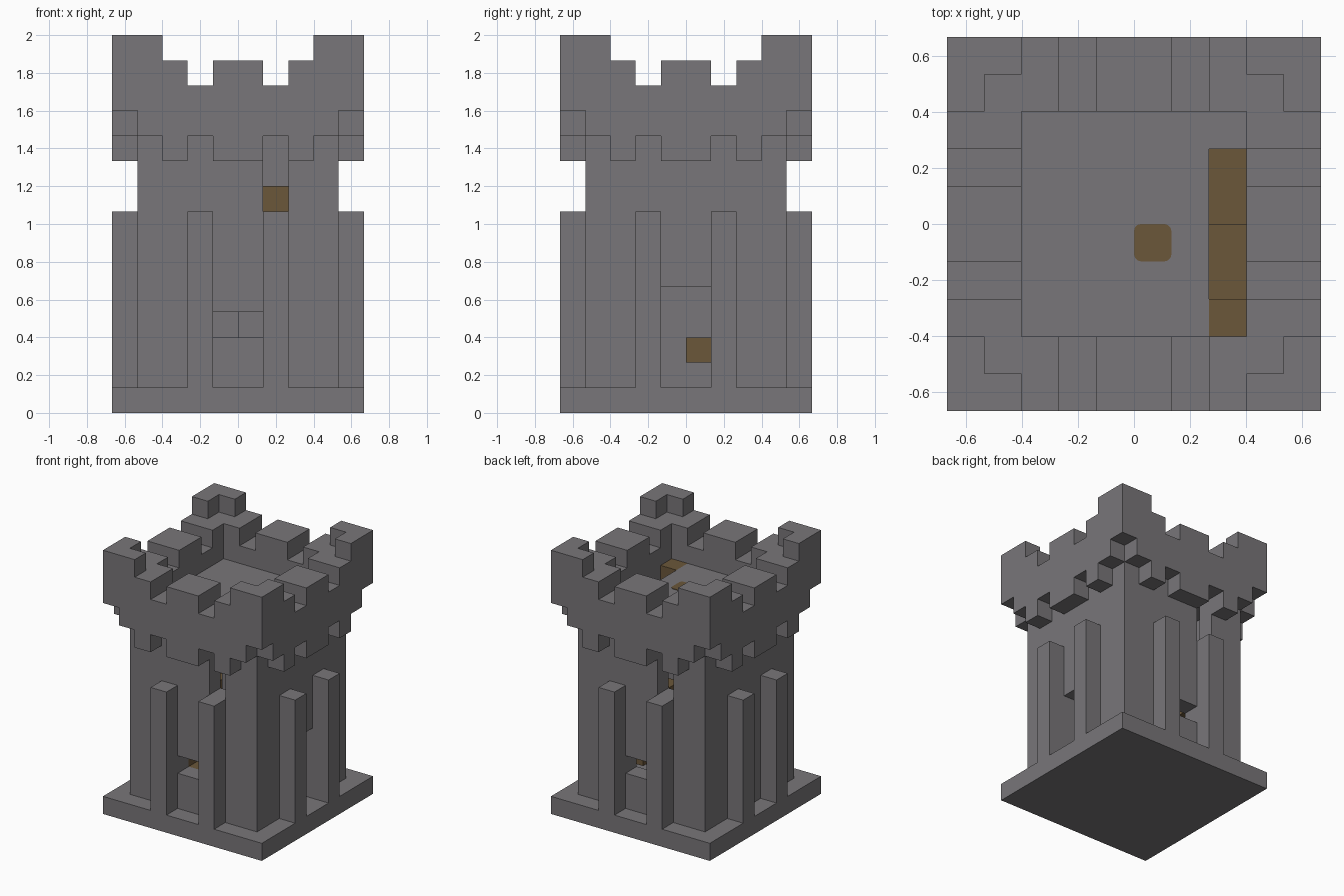
import bpy, bmesh
from mathutils import Vector

U = 2 / 15  # edge of one block

cube = bpy.data.objects.get("Cube")
if cube:
    bpy.data.objects.remove(cube, do_unlink=True)


def material(name, rgb):
    m = bpy.data.materials.new(name)
    m.use_nodes = True
    color = (*rgb, 1)
    m.diffuse_color = color
    m.node_tree.nodes["Principled BSDF"].inputs["Base Color"].default_value = color
    return m


stone = material("stone grey", (0.19, 0.182, 0.192))
wood = material("wood brown", (0.147, 0.095, 0.042))


def box(x0, x1, y0, y1, z0, z1):
    """Set of unit cells filling a block range."""
    return {(x, y, z) for x in range(x0, x1) for y in range(y0, y1)
            for z in range(z0, z1)}


def turn(cells, quarters=1):
    """Rotate cells about the vertical axis by quarter turns."""
    for _ in range(quarters):
        cells = {(-y - 1, x, z) for x, y, z in cells}
    return cells


def all_sides(cells):
    return set().union(*(turn(cells, k) for k in range(4)))


def build(name, cells, mat):
    """Make a block mesh holding only the outside faces of the cells."""
    bm = bmesh.new()
    for cell in cells:
        c = Vector(cell) + Vector((0.5, 0.5, 0.5))
        for axis in range(3):
            for sign in (-1, 1):
                n = Vector((0, 0, 0))
                n[axis] = sign
                if tuple(int(a + b) for a, b in zip(cell, n)) in cells:
                    continue
                a = Vector((0, 0, 0))
                a[(axis + 1) % 3] = 0.5
                b = n.cross(a)
                m = c + n / 2
                corners = (m - a - b, m + a - b, m + a + b, m - a + b)
                bm.faces.new([bm.verts.new(p * U) for p in corners])
    bmesh.ops.remove_doubles(bm, verts=bm.verts, dist=0.001)
    mesh = bpy.data.meshes.new(name)
    bm.to_mesh(mesh)
    bm.free()
    mesh.materials.append(mat)
    obj = bpy.data.objects.new(name, mesh)
    bpy.context.collection.objects.link(obj)
    return obj


# Plinth
build("plinth", box(-5, 5, -5, 5, 0, 1), stone)

# Hollow walls: a low window and a high slit front and back, one side door
walls = box(-4, 4, -4, 4, 1, 12) - box(-3, 3, -3, 3, 1, 12)
openings = box(-1, 1, -4, -3, 3, 4) | box(1, 2, -4, -3, 8, 11)
walls -= openings | turn(openings, 2)
walls -= box(3, 4, -1, 1, 1, 5)
build("walls", walls, stone)

# Two buttresses on each side
build("buttresses",
      all_sides(box(-2, -1, -5, -4, 1, 8) | box(1, 2, -5, -4, 1, 8)), stone)

# Overhanging parapet with corbels and notched corners
ring = box(-5, 5, -5, 5, 11, 13) - box(-3, 3, -3, 3, 11, 13)
ring -= all_sides(box(-5, -4, -5, -4, 11, 12))
ring -= all_sides(box(-4, 4, -4, 4, 11, 12))
corbels = set()
for x0, x1 in ((-3, -2), (-1, 1), (2, 3)):
    corbels |= box(x0, x1, -5, -4, 10, 11)

# Merlons at the middle of each side and stepped at the corners
merlons = all_sides(
    box(-1, 1, -5, -3, 13, 14)
    | box(-5, -2, -5, -3, 13, 14) | box(-5, -3, -5, -2, 13, 14)
    | box(-5, -3, -5, -4, 14, 15) | box(-5, -4, -5, -3, 14, 15))
build("parapet", ring | all_sides(corbels) | merlons, stone)

# Roof floor with a stair hatch
build("roof_floor", box(-3, 3, -3, 3, 11, 12) - box(2, 3, -3, 2, 11, 12), stone)

# Inner core carrying the stair
build("core", box(0, 1, -1, 1, 1, 11) | box(-1, 0, 0, 1, 1, 11), stone)

# Stair winding down inside the walls, two blocks per step
path = [(2, y) for y in range(-3, 3)]
path += [(x, 2) for x in range(1, -4, -1)]
path += [(-3, y) for y in range(1, -4, -1)]
path += [(x, -3) for x in range(-2, 2)]
stair = {(x, y, 11 - (i + 1) // 2) for i, (x, y) in enumerate(path)}
build("stair", stair, wood)
build("door_step", box(2, 3, 0, 1, 2, 3), wood)

# Rounded wooden plate on the roof floor
plate = build("floor_plate", box(0, 1, -1, 0, 12, 13), wood)
for v in plate.data.vertices:
    if v.co.z > 12.5 * U:
        v.co.z = 12 * U + 0.004
bm = bmesh.new()
bm.from_mesh(plate.data)
uprights = [e for e in bm.edges
            if abs(e.verts[0].co.z - e.verts[1].co.z) > 0.001]
bmesh.ops.bevel(bm, geom=uprights, offset=0.025, segments=3,
                profile=0.5, affect='EDGES')
bm.to_mesh(plate.data)
bm.free()
